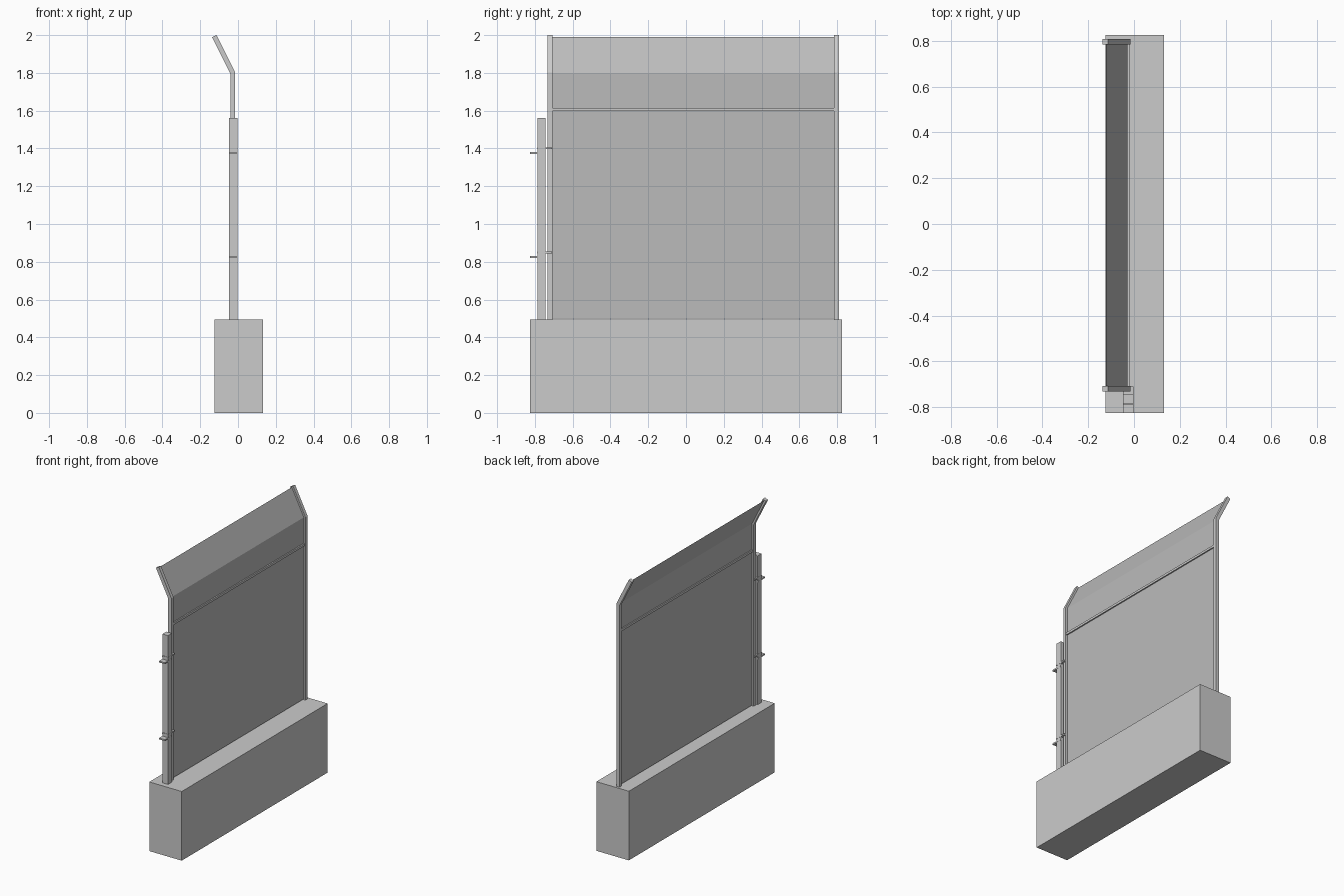
import bpy

if "Cube" in bpy.data.objects:
    bpy.data.objects.remove(bpy.data.objects["Cube"])

grey = bpy.data.materials.new("panel_grey")
grey.diffuse_color = (0.5, 0.5, 0.5, 1)
grey.use_nodes = True
grey.node_tree.nodes["Principled BSDF"].inputs["Base Color"].default_value = grey.diffuse_color


def make(name, verts, faces, mat=None):
    me = bpy.data.meshes.new(name)
    me.from_pydata(verts, [], faces)
    me.update()
    ob = bpy.data.objects.new(name, me)
    bpy.context.collection.objects.link(ob)
    if mat:
        me.materials.append(mat)
    return ob


def extrude_y(name, profile, y0, y1):
    """Closed solid from an (x, z) outline swept along y."""
    n = len(profile)
    verts = [(x, y, z) for y in (y0, y1) for x, z in profile]
    faces = [tuple(range(n)), tuple(range(2 * n - 1, n - 1, -1))]
    faces += [(i, i + n, (i + 1) % n + n, (i + 1) % n) for i in range(n)]
    return make(name, verts, faces)


def box(name, x0, x1, y0, y1, z0, z1):
    return extrude_y(name, [(x0, z0), (x1, z0), (x1, z1), (x0, z1)], y0, y1)


# Concrete foot block
box("base_block", -0.125, 0.132, -0.825, 0.825, 0, 0.495)

# Cranked posts at both ends of the panel
crank = [(-0.04, 0.495), (-0.015, 0.495), (-0.015, 1.803),
         (-0.114, 2.0), (-0.137, 1.989), (-0.04, 1.796)]
for side, y in (("left", -0.72), ("right", 0.797)):
    extrude_y("post_" + side, crank, y - 0.0125, y + 0.0125)

# Mesh panel, a thin bent sheet
path = [(-0.028, 0.5), (-0.028, 1.8), (-0.123, 1.99)]
make("mesh_panel",
     [(x, y, z) for x, z in path for y in (-0.71, 0.787)],
     [(0, 1, 3, 2), (2, 3, 5, 4)], grey)

# Horizontal rail
box("cross_rail", -0.036, -0.019, -0.71, 0.787, 1.599, 1.615)

# Coupling pole and its clamp plates
box("coupling_pole", -0.047, -0.003, -0.787, -0.743, 0.495, 1.56)
for i, z in enumerate((0.825, 1.376)):
    box(f"outer_clamp_{i}", -0.048, -0.002, -0.825, -0.743, z - 0.005, z + 0.005)
    box(f"inner_clamp_{i}", -0.048, -0.002, -0.79, -0.71, z + 0.02, z + 0.03)
